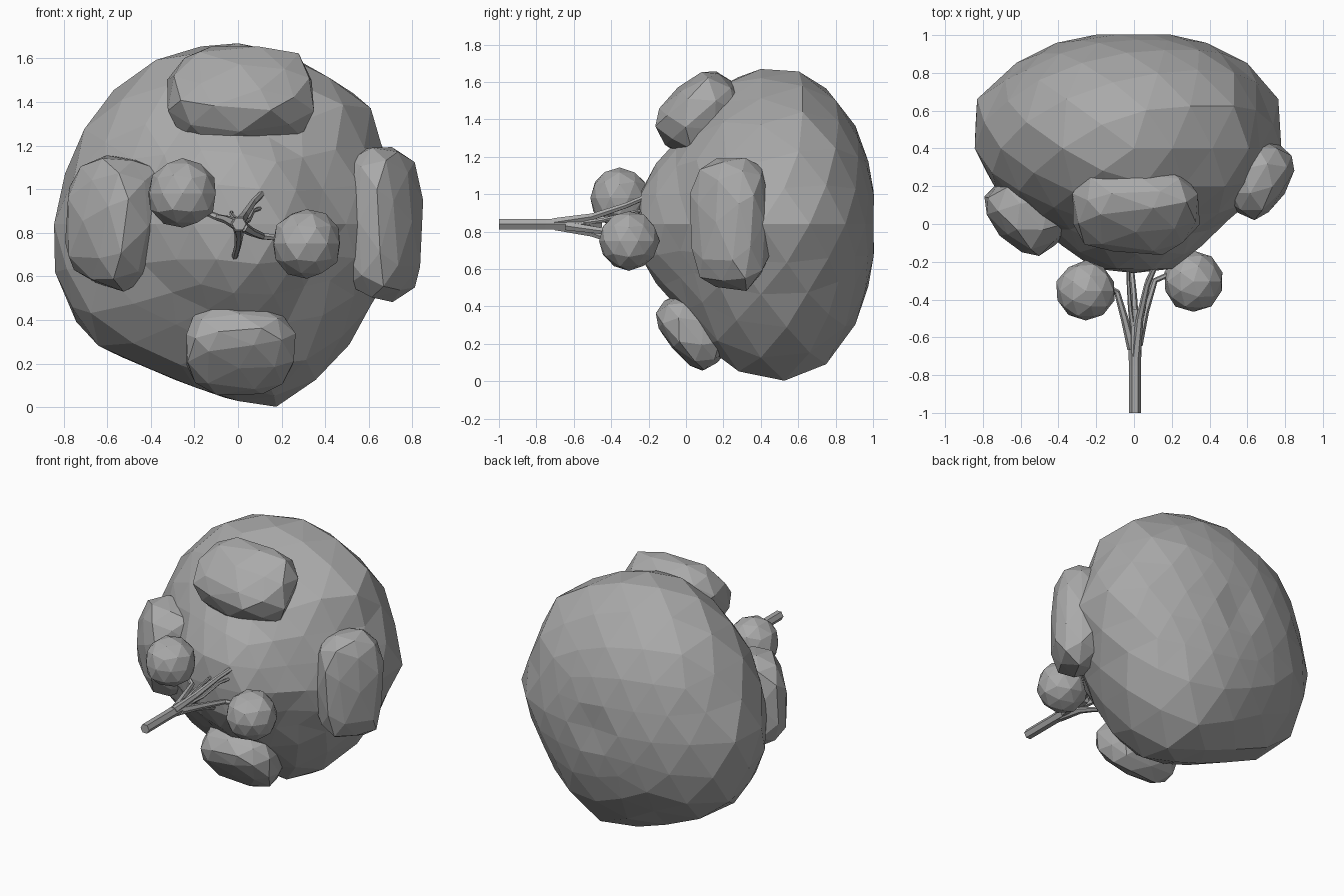
import bpy, bmesh, math, random
from mathutils import Vector, Matrix

if "Cube" in bpy.data.objects:
    bpy.data.objects.remove(bpy.data.objects["Cube"])

random.seed(4)
CZ = 0.84          # height of the trunk axis (the tree lies along y)

# Dark grey shared by every part
GREY = bpy.data.materials.new("dark_grey")
GREY.diffuse_color = (.4, .4, .4, 1)
GREY.use_nodes = True
GREY.node_tree.nodes["Principled BSDF"].inputs["Base Color"].default_value = GREY.diffuse_color


def lerp(table, v):
    for (a, p), (b, q) in zip(table, table[1:]):
        if v <= b:
            return p + (q - p) * (v - a) / (b - a)
    return table[-1][1]


def finish(name, bm):
    bmesh.ops.recalc_face_normals(bm, faces=bm.faces)
    me = bpy.data.meshes.new(name)
    bm.to_mesh(me)
    bm.free()
    me.materials.append(GREY)
    bpy.context.collection.objects.link(bpy.data.objects.new(name, me))


def ico(name, subdiv, shape):
    """Flat-shaded icosphere with every vertex moved by shape(direction)."""
    bm = bmesh.new()
    bmesh.ops.create_icosphere(bm, subdivisions=subdiv, radius=1)
    for v in bm.verts:
        v.co = shape(v.co.normalized())
    finish(name, bm)


# Main canopy: distance from centre by angle off the trunk, and outline by azimuth
polar = [(0, .65), (18, .66), (38, .625), (50, .62), (72, .74), (80, .785),
         (90, .82), (100, .845), (111, .83), (130, .74), (150, .655), (180, .58)]
outline = [(0, .79), (29, .75), (43, .83), (65, .80), (90, .845), (108, .84),
           (126, .855), (143, .83), (161, .82), (180, .86), (198, .865),
           (216, .875), (240, .78), (255, .79), (279, .85), (298, .81),
           (321, .71), (340, .73), (360, .79)]


def canopy_shape(d):
    th = math.degrees(math.acos(max(-1, min(1, -d.y))))
    az = math.degrees(math.atan2(d.z, d.x)) % 360
    r = lerp(polar, th)
    k = 1 + (lerp(outline, az) / .83 - 1) * math.hypot(d.x, d.z)
    p = d * r
    j = random.uniform(.985, 1.015)
    return Vector((p.x * k * j, .4 + p.y * 1.015, max(CZ + p.z * k * j, 0)))


ico("canopy", 3, canopy_shape)


# Chunky leaf clumps set into the front of the canopy
def clump(name, centre, normal, wide, size, roll=0):
    n = Vector(normal).normalized()
    w = Matrix.Rotation(roll, 3, n) @ Vector(wide)
    t = n.cross(w)

    def shape(d):
        # boxy ellipsoid with rough facets
        q = [math.copysign(abs(c) ** .72, c) * s for c, s in zip(d, size)]
        j = random.uniform(.93, 1.03)
        return Vector(centre) + (w * q[0] + t * q[1] + n * q[2]) * j
    ico(name, 2, shape)


clump("clump_top", (.01, .08, 1.43), (0, -.65, .75), (1, 0, 0), (.345, .25, .19))
clump("clump_bottom", (.005, .025, .265), (0, -.75, -.65), (1, 0, 0), (.265, .225, .14))
clump("clump_left", (-.565, .065, .855), (-.75, -.65, 0), (0, 0, 1), (.32, .23, .19), -.12)
clump("clump_right", (.66, .24, .85), (.85, -.5, 0), (0, 0, 1), (.37, .22, .16))

# Small round leaf balls on the side branches
for name, c in (("leaf_ball_left", (-.255, -.355, .98)),
                ("leaf_ball_right", (.315, -.305, .75))):
    ico(name, 2, lambda d, c=c: Vector(c) + d * .16 * random.uniform(.97, 1.03))


# Trunk and branches: six-sided tapering tubes
def tube(name, pts, sides=6):
    """pts are (x, y, z, radius), running mostly along y."""
    bm = bmesh.new()
    rings = []
    for i, p in enumerate(pts):
        a, b = Vector(pts[max(i - 1, 0)][:3]), Vector(pts[min(i + 1, len(pts) - 1)][:3])
        rot = Vector((0, 1, 0)).rotation_difference((b - a).normalized())
        ring = []
        for k in range(sides):
            ang = 2 * math.pi * k / sides
            off = rot @ Vector((math.cos(ang), 0, math.sin(ang)))
            ring.append(bm.verts.new(Vector(p[:3]) + off * p[3]))
        rings.append(ring)
    for r, s in zip(rings, rings[1:]):
        for k in range(sides):
            m = (k + 1) % sides
            bm.faces.new((r[k], r[m], s[m], s[k]))
    bm.faces.new(rings[0])
    bm.faces.new(rings[-1])
    finish(name, bm)


tube("trunk", [(.005, -1, CZ, .032), (.005, -.75, CZ, .032),
               (.005, -.58, CZ, .037), (.005, -.45, .845, .025)])

branches = {
    "branch_left": [(-.01, -.66, .84), (-.05, -.5, .86), (-.09, -.36, .87), (-.16, -.32, .9)],
    "branch_up": [(.01, -.7, .85), (.03, -.5, .88), (.07, -.32, .94), (.13, -.18, 1.0)],
    "branch_right": [(.02, -.64, .83), (.06, -.46, .805), (.11, -.3, .785), (.2, -.26, .775)],
    "branch_down": [(0, -.7, .83), (.005, -.5, .79), (0, -.38, .745), (-.02, -.18, .67)],
    "branch_centre": [(0, -.6, .85), (-.02, -.45, .87), (-.03, -.3, .885), (-.03, -.2, .9)],
    "branch_inner": [(.01, -.6, .84), (.05, -.45, .86), (.07, -.3, .9), (.12, -.2, .92)],
}
for name, path in branches.items():
    thin = .6 if name in ("branch_centre", "branch_inner") else 1
    tube(name, [(*p, r * thin) for p, r in zip(path, (.026, .02, .016, .014))])
